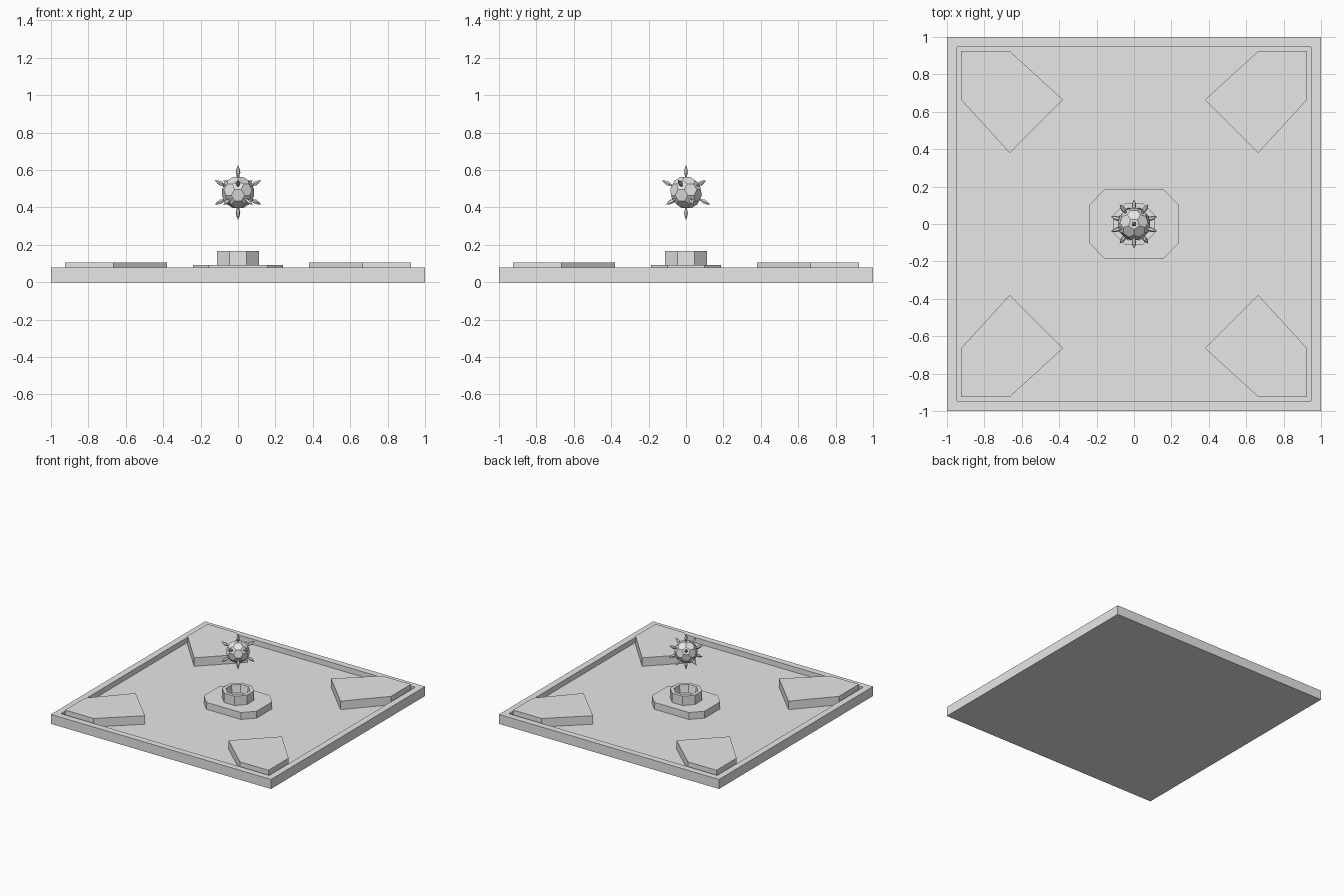
import bpy, bmesh, math
from mathutils import Vector

if "Cube" in bpy.data.objects:
    bpy.data.objects.remove(bpy.data.objects["Cube"])

grey = bpy.data.materials.new("light grey")
grey.use_nodes = True
grey.diffuse_color = (0.8, 0.8, 0.8, 1)
grey.node_tree.nodes["Principled BSDF"].inputs["Base Color"].default_value = grey.diffuse_color

FLOOR = 0.035


def finish(name, bm, location=(0, 0, 0)):
    bmesh.ops.recalc_face_normals(bm, faces=bm.faces)
    mesh = bpy.data.meshes.new(name)
    bm.to_mesh(mesh)
    bm.free()
    mesh.materials.append(grey)
    obj = bpy.data.objects.new(name, mesh)
    obj.location = location
    bpy.context.collection.objects.link(obj)
    return obj


def prism(name, outline, z0, z1):
    bm = bmesh.new()
    face = bm.faces.new([bm.verts.new((x, y, z0)) for x, y in outline])
    top = bmesh.ops.extrude_face_region(bm, geom=[face])["geom"]
    verts = [v for v in top if isinstance(v, bmesh.types.BMVert)]
    bmesh.ops.translate(bm, verts=verts, vec=(0, 0, z1 - z0))
    return finish(name, bm)


def lathe(bm, profile, sides, turn=0.0):
    """Revolve (radius, height) points around z; returns the new vertices."""
    rings = []
    for r, z in profile:
        rings.append([bm.verts.new((r * math.cos(a), r * math.sin(a), z))
                      for a in (turn + math.tau * i / sides for i in range(sides))])
    for low, high in zip(rings, rings[1:]):
        for i in range(sides):
            j = (i + 1) % sides
            bm.faces.new((low[i], low[j], high[j], high[i]))
    return rings


# Square tray with a raised rim
bm = bmesh.new()
bmesh.ops.create_cube(bm, size=1)
bmesh.ops.scale(bm, verts=bm.verts, vec=(2, 2, 0.078))
bmesh.ops.translate(bm, verts=bm.verts, vec=(0, 0, 0.039))
bm.normal_update()
top = max(bm.faces, key=lambda f: f.calc_center_median().z)
bmesh.ops.inset_region(bm, faces=[top], thickness=0.075)
floor = bmesh.ops.extrude_discrete_faces(bm, faces=[top])["faces"][0]
bmesh.ops.translate(bm, verts=floor.verts, vec=(0, 0, FLOOR - 0.078))
finish("tray", bm)

# Pointed platforms in the four corners
corner = [(0.925, 0.925), (0.665, 0.925), (0.38, 0.665), (0.665, 0.38), (0.925, 0.665)]
for side, sx in (("left", 1), ("right", -1)):
    for end, sy in (("back", 1), ("front", -1)):
        prism(f"{end}_{side}_platform", [(x * sx, y * sy) for x, y in corner], FLOOR, 0.105)

# Central eight-sided pedestal
quarter = [(0.24, 0.1), (0.157, 0.187)]
half = quarter + [(-x, y) for x, y in reversed(quarter)]
prism("pedestal", half + [(-x, -y) for x, y in half], FLOOR, 0.092)

# Hollow eight-sided socket
bm = bmesh.new()
rings = lathe(bm, [(0.122, 0.09), (0.122, 0.168), (0.092, 0.168), (0.08, 0.105)],
              8, math.pi / 8)
bm.faces.new(rings[0])
bm.faces.new(rings[-1])
finish("socket", bm)

# Twelve spike directions: two poles and two staggered rings of five
lat = math.atan(0.5)
axes = [Vector((0, 0, 1)), Vector((0, 0, -1))]
for sign in (1, -1):
    for i in range(5):
        a = sign * -math.pi / 2 + math.tau * i / 5
        axes.append(Vector((math.cos(lat) * math.cos(a), math.cos(lat) * math.sin(a),
                            sign * math.sin(lat))))

# Floating ball of pentagons and hexagons
CENTRE = (0, 0, 0.48)
bm = bmesh.new()
for a in axes:
    for b in axes:
        if 0.1 < a.dot(b) < 0.9:
            bm.verts.new(a.lerp(b, 1 / 3).normalized() * 0.088)
bmesh.ops.convex_hull(bm, input=bm.verts)
bmesh.ops.dissolve_limit(bm, angle_limit=0.03, verts=bm.verts, edges=bm.edges)
finish("ball", bm, CENTRE)

# Spikes: narrow stem, swollen head, sharp tip
for n, axis in enumerate(axes, 1):
    bm = bmesh.new()
    rings = lathe(bm, [(0.007, 0.075), (0.007, 0.092), (0.0125, 0.105),
                       (0.01, 0.122), (0.001, 0.145)], 6)
    bm.faces.new(rings[0])
    bm.faces.new(rings[-1])
    spike = finish(f"spike_{n}", bm, CENTRE)
    spike.rotation_euler = axis.to_track_quat("Z", "Y").to_euler()
